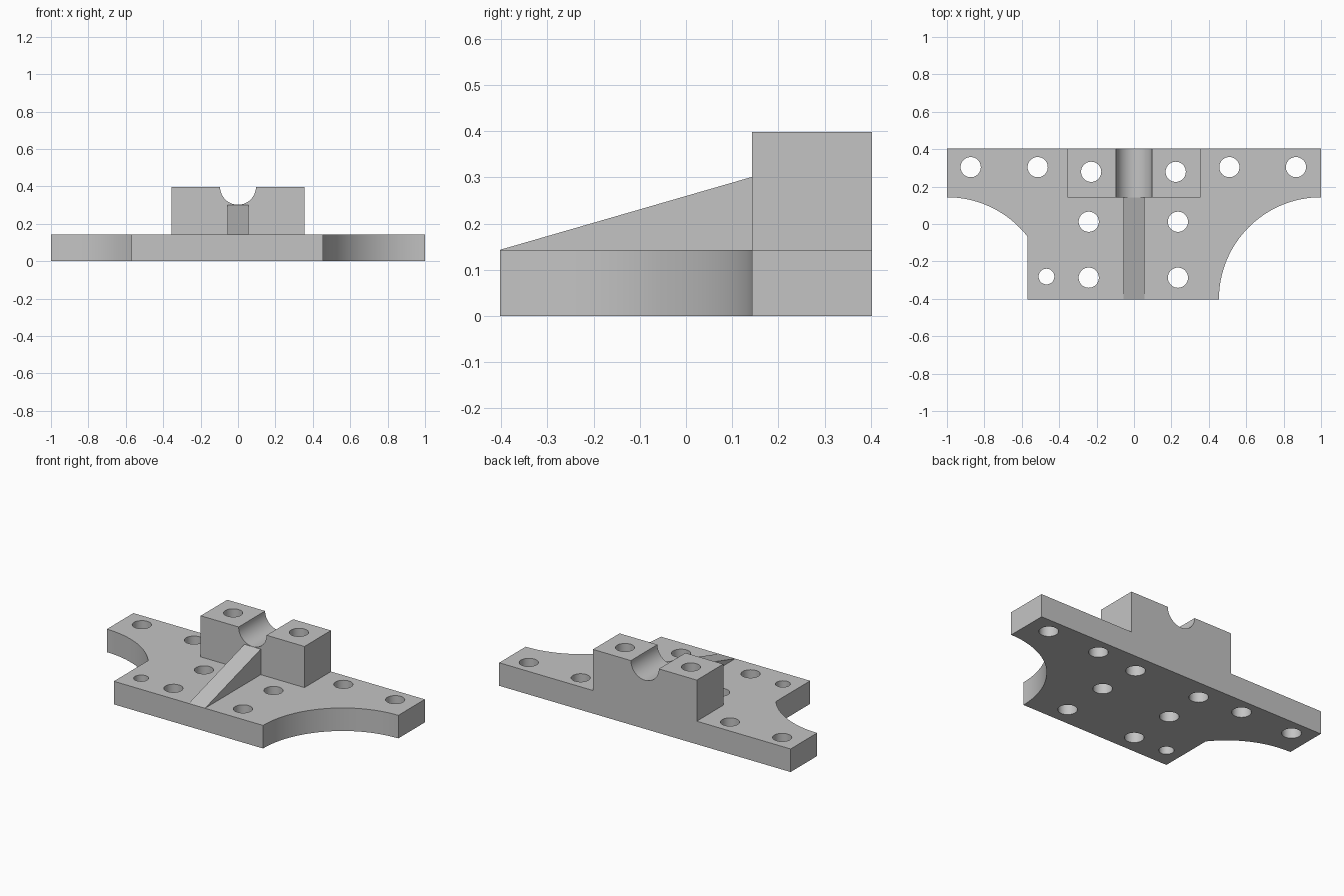
import bpy
import bmesh
from math import asin, cos, pi, radians, sin
from mathutils import Vector

if "Cube" in bpy.data.objects:
    bpy.data.objects.remove(bpy.data.objects["Cube"], do_unlink=True)

grey = bpy.data.materials.new("plain grey")
grey.use_nodes = True
colour = (0.55, 0.55, 0.55, 1)
grey.diffuse_color = colour
grey.node_tree.nodes["Principled BSDF"].inputs["Base Color"].default_value = colour

BACK, STEP, PLATE_TOP, TOP = 0.403, 0.143, 0.143, 0.398


def prism(name, points, direction):
    """Extrude a closed outline of 3D points along a direction."""
    bm = bmesh.new()
    face = bm.faces.new([bm.verts.new(p) for p in points])
    result = bmesh.ops.extrude_face_region(bm, geom=[face])
    moved = [v for v in result["geom"] if isinstance(v, bmesh.types.BMVert)]
    bmesh.ops.translate(bm, verts=moved, vec=Vector(direction))
    bmesh.ops.recalc_face_normals(bm, faces=bm.faces[:])
    mesh = bpy.data.meshes.new(name)
    bm.to_mesh(mesh)
    bm.free()
    mesh.materials.append(grey)
    obj = bpy.data.objects.new(name, mesh)
    bpy.context.collection.objects.link(obj)
    return obj


def arc(cx, cy, r, start, end, steps=32):
    angles = [start + (end - start) * i / steps for i in range(steps + 1)]
    return [(cx + r * cos(a), cy + r * sin(a)) for a in angles]


def combine(target, tool, operation):
    """Apply a boolean and discard the tool."""
    mod = target.modifiers.new(operation, "BOOLEAN")
    mod.operation, mod.solver, mod.object = operation, "EXACT", tool
    bpy.ops.object.select_all(action="DESELECT")
    bpy.context.view_layer.objects.active = target
    target.select_set(True)
    bpy.ops.object.modifier_apply(modifier=mod.name)
    bpy.data.objects.remove(tool, do_unlink=True)


# Base plate with a scooped corner on each side, one cut short
scoop = STEP + BACK
left_edge = -0.57
outline = [(-1, BACK)]
outline += arc(-1, -BACK, scoop, pi / 2, pi / 2 - asin((1 + left_edge) / scoop))
outline += [(left_edge, -BACK)]
outline += arc(1, -BACK, scoop, pi, pi / 2)
outline += [(1, BACK)]
bracket = prism("mounting_bracket", [(x, y, 0) for x, y in outline], (0, 0, PLATE_TOP))

# Raised clamp block with a half-round groove
half = 0.356
profile = [(-half, 0.06), (half, 0.06), (half, TOP)]
profile += arc(0, TOP, 0.096, 0, -pi)
profile += [(-half, TOP)]
block = prism("clamp_block", [(x, STEP, z) for x, z in profile], (0, BACK - STEP, 0))
combine(bracket, block, "UNION")

# Sloping stiffening rib
slope = [(-BACK, PLATE_TOP), (STEP, 0.301), (0.16, 0.301), (0.16, 0.1), (-0.38, 0.1)]
rib = prism("stiffening_rib", [(-0.056, y, z) for y, z in slope], (0.112, 0, 0))
combine(bracket, rib, "UNION")

# Bolt holes right through the body
holes = [(x, 0.304, 0.054) for x in (-0.873, -0.515, 0.51, 0.866)]
holes += [(x, 0.279, 0.054) for x in (-0.229, 0.223)]
holes += [(x, y, 0.054) for x in (-0.242, 0.235) for y in (0.012, -0.287)]
holes += [(-0.468, -0.281, 0.042)]
for x, y, r in holes:
    circle = arc(x, y, r, 0, 2 * pi, 40)[:-1]
    cutter = prism("hole_cutter", [(a, b, -0.1) for a, b in circle], (0, 0, 0.7))
    combine(bracket, cutter, "DIFFERENCE")

bpy.ops.object.shade_smooth_by_angle(angle=radians(30))
